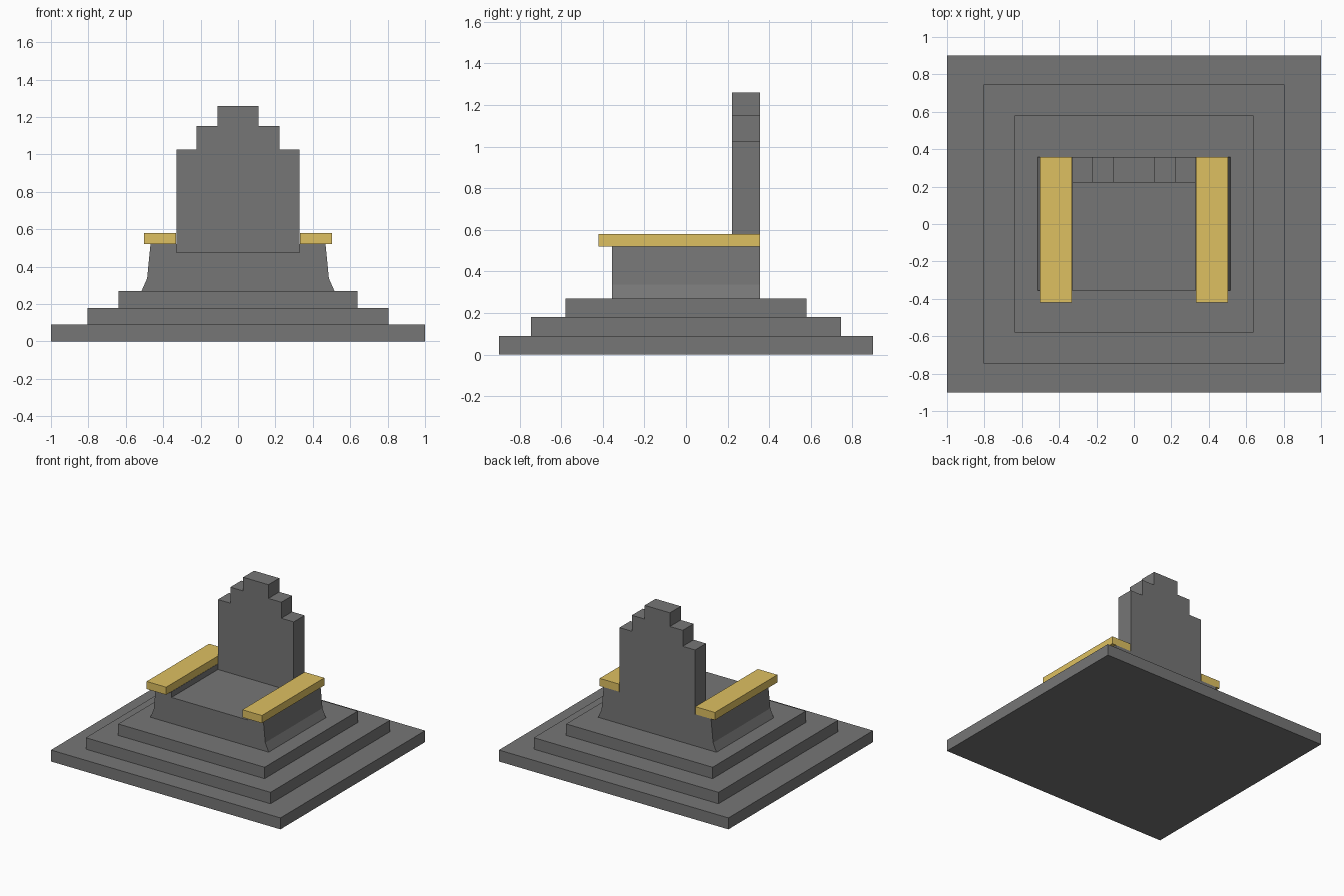
import bpy, bmesh

if "Cube" in bpy.data.objects:
    bpy.data.objects.remove(bpy.data.objects["Cube"])


def material(name, color):
    m = bpy.data.materials.new(name)
    m.diffuse_color = (*color, 1)
    m.use_nodes = True
    m.node_tree.nodes["Principled BSDF"].inputs["Base Color"].default_value = m.diffuse_color
    return m


STONE = material("dark_stone", (0.18, 0.18, 0.18))
GOLD = material("gold", (0.73, 0.53, 0.12))


def extrude_profile(name, pts, y0, y1, mat):
    """Extrude a closed x-z outline from y0 to y1."""
    bm = bmesh.new()
    face = bm.faces.new([bm.verts.new((x, y0, z)) for x, z in pts])
    ext = bmesh.ops.extrude_face_region(bm, geom=[face])
    verts = [g for g in ext["geom"] if isinstance(g, bmesh.types.BMVert)]
    bmesh.ops.translate(bm, verts=verts, vec=(0, y1 - y0, 0))
    bmesh.ops.recalc_face_normals(bm, faces=bm.faces)
    me = bpy.data.meshes.new(name)
    bm.to_mesh(me)
    bm.free()
    me.materials.append(mat)
    ob = bpy.data.objects.new(name, me)
    bpy.context.collection.objects.link(ob)
    return ob


def box(name, x0, x1, y0, y1, z0, z1, mat):
    return extrude_profile(name, [(x0, z0), (x1, z0), (x1, z1), (x0, z1)], y0, y1, mat)


# Stepped platform
STEP = 0.09
for i, (hx, hy) in enumerate([(1.0, 0.9), (0.805, 0.745), (0.638, 0.58)]):
    box(f"platform_step_{i + 1}", -hx, hx, -hy, hy, i * STEP, (i + 1) * STEP, STONE)
FLOOR = 3 * STEP

# Seat block
FRONT, BACK, BACK_FRONT = -0.355, 0.357, 0.222
box("seat", -0.33, 0.33, FRONT, BACK_FRONT, FLOOR, 0.475, STONE)

# Stepped backrest
half = [(0.33, FLOOR), (0.33, 1.026), (0.222, 1.026),
        (0.222, 1.152), (0.11, 1.152), (0.11, 1.26)]
outline = half + [(-x, z) for x, z in reversed(half)]
extrude_profile("backrest", outline, BACK_FRONT, BACK, STONE)

# Flared arm supports with gold armrests
arm = [(0.33, FLOOR), (0.516, FLOOR), (0.486, 0.337), (0.468, 0.52), (0.33, 0.52)]
for side, s in (("left", -1), ("right", 1)):
    extrude_profile(f"{side}_arm_support", [(s * x, z) for x, z in arm], FRONT, BACK, STONE)
    box(f"{side}_armrest", s * 0.332, s * 0.502, -0.42, BACK, 0.52, 0.58, GOLD)
